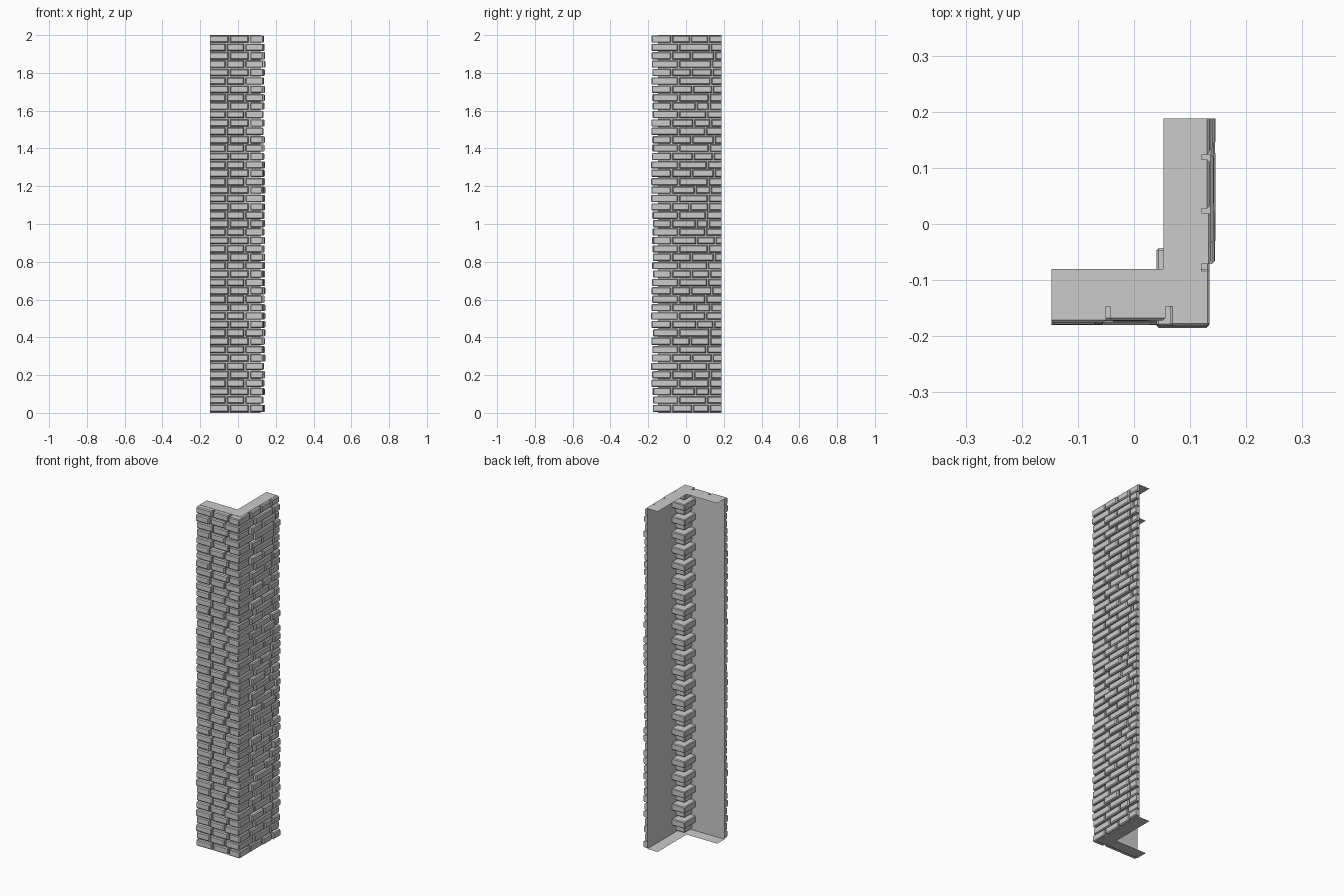
import bpy, bmesh, random

if "Cube" in bpy.data.objects:
    bpy.data.objects.remove(bpy.data.objects["Cube"])
random.seed(4)

ROWS, H = 45, 2.0
PITCH = H / ROWS
X0, X1 = -0.147, 0.12      # left end / side mortar plane
Y0, Y1 = -0.147, 0.188     # front mortar plane / back end
CAP = 0.067                # depth of the end flanges
CH = 0.005                 # chamfer on brick edges


def finish(bm, name, fix=True):
    if fix:
        bmesh.ops.recalc_face_normals(bm, faces=bm.faces)
    me = bpy.data.meshes.new(name)
    bm.to_mesh(me)
    bm.free()
    ob = bpy.data.objects.new(name, me)
    bpy.context.collection.objects.link(ob)
    return ob


def brick(bm, place, u0, u1, z0, z1, d, c0=CH, c1=CH):
    """Chamfered brick standing d out of a mortar plane; c0/c1 = end chamfers."""
    rings = []
    for w, k in ((0, 0), (d - CH, 0), (d, 1)):
        a, b, lo, hi = u0 + c0 * k, u1 - c1 * k, z0 + CH * k, z1 - CH * k
        rings.append([bm.verts.new(place(u, w, z))
                      for u, z in ((a, lo), (b, lo), (b, hi), (a, hi))])
    for r, s in zip(rings, rings[1:]):
        for i in range(4):
            j = (i + 1) % 4
            bm.faces.new((r[i], r[j], s[j], s[i]))
    bm.faces.new(rings[2])
    bm.faces.new(rings[0][::-1])


def on_front(u, w, z):
    return (u, Y0 - w, z)


def on_side(u, w, z):
    return (X1 + w, u, z)


# Open-backed mortar sheet with L-shaped flanges at both ends
bm = bmesh.new()
outline = [(X0, Y0), (X1, Y0), (X1, Y1), (X1 - CAP, Y1), (X1 - CAP, Y0 + CAP), (X0, Y0 + CAP)]
low = [bm.verts.new((x, y, 0)) for x, y in outline]
top = [bm.verts.new((x, y, H)) for x, y in outline]
for i in (0, 1):
    bm.faces.new((low[i], low[i + 1], top[i + 1], top[i]))
bm.faces.new(low[::-1])
bm.faces.new(top)
finish(bm, "mortar_shell", fix=False)

# Brick courses; odd rows have the long corner brick
front, side, quoins = bmesh.new(), bmesh.new(), bmesh.new()
for r in range(ROWS):
    odd = r % 2
    z0, z1 = r * PITCH + 0.005, r * PITCH + 0.043

    # front face bricks
    cuts = (X0, -0.062, 0.036) if odd else (X0, -0.046, 0.060)
    for i in (0, 1):
        a = cuts[i] + (0.004 if i else 0)
        brick(front, on_front, a, cuts[i + 1] - 0.004, z0, z1,
              random.uniform(0.024, 0.033), CH if i else 0)

    # right face bricks
    cuts = [-0.039, 0.124, Y1] if odd else [-0.075, 0.045, 0.143, Y1]
    for i in range(1, len(cuts) - 1):
        cuts[i] += random.uniform(-0.025, 0.012)
    for i in range(len(cuts) - 1):
        last = i == len(cuts) - 2
        brick(side, on_side, cuts[i] + 0.004, cuts[i + 1] - (0 if last else 0.004), z0, z1,
              random.uniform(0.014, 0.025), CH, 0 if last else CH)

    # corner bricks, visible from behind as whole blocks
    xa, yb = (0.040, -0.043) if odd else (0.065, -0.080)
    xb = 0.132 + random.uniform(-0.003, 0.003)
    ya = -0.177 + random.uniform(-0.008, 0.004)
    made = bmesh.ops.create_cube(quoins, size=1)["verts"]
    bmesh.ops.scale(quoins, verts=made, vec=(xb - xa, yb - ya, z1 - z0))
    bmesh.ops.translate(quoins, verts=made, vec=((xa + xb) / 2, (ya + yb) / 2, (z0 + z1) / 2))

finish(front, "front_bricks")
finish(side, "side_bricks")
corner = finish(quoins, "corner_bricks")
bev = corner.modifiers.new("chamfer", 'BEVEL')
bev.width = 0.004
bev.segments = 1
